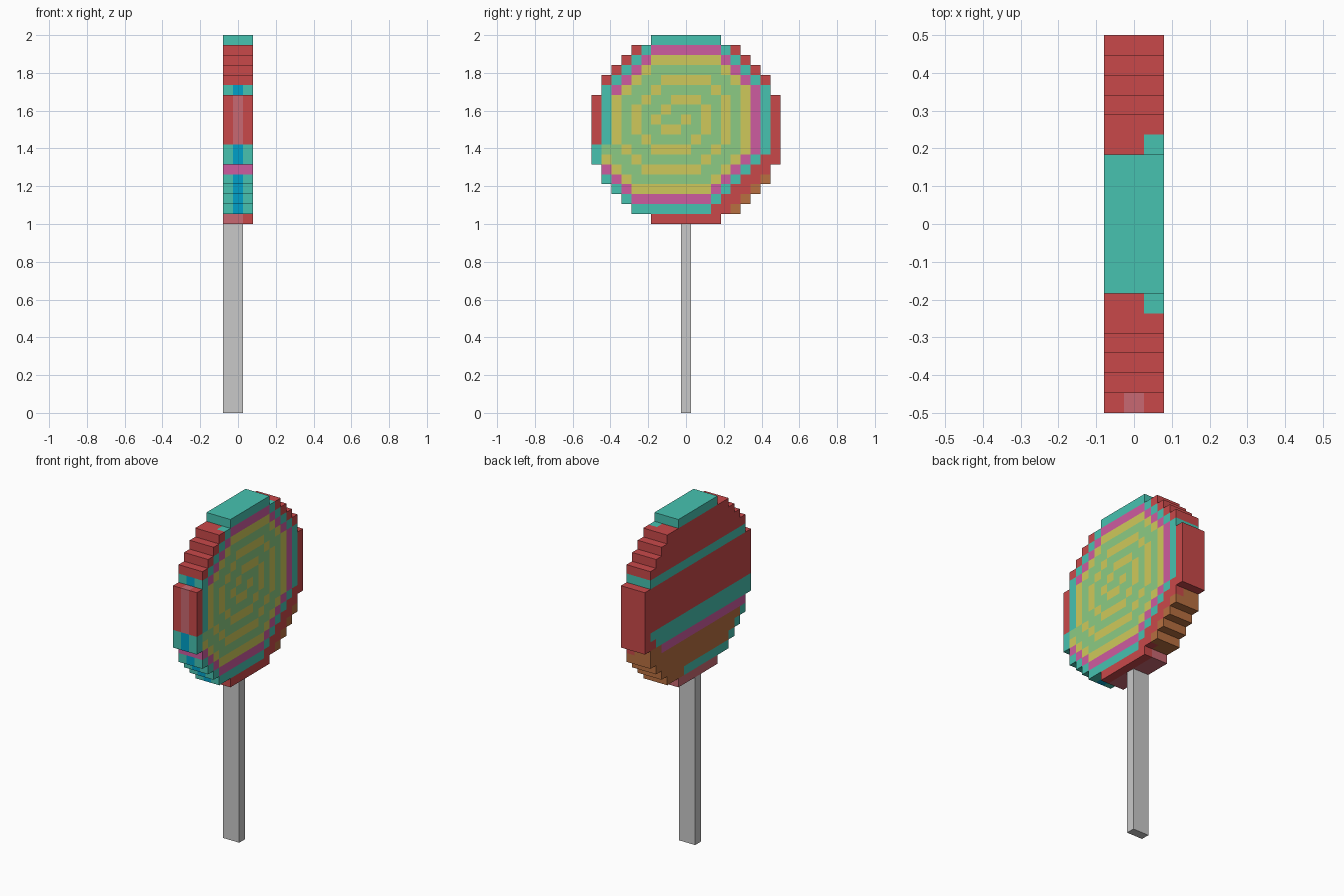
import bpy, bmesh

if "Cube" in bpy.data.objects:
    bpy.data.objects.remove(bpy.data.objects["Cube"])

U = 1 / 19                      # edge of one cube
N = 19                          # the candy is a 19 x 19 disc, three cubes thick

COLOURS = {
    "red": (201, 73, 74), "teal": (71, 194, 176), "pink": (206, 92, 160),
    "yellow": (207, 201, 91), "green": (140, 203, 132), "blue": (0, 160, 200),
    "mauve": (201, 105, 114), "brown": (184, 112, 64), "grey": (201, 201, 201),
}


def linear(v):
    v /= 255
    return v / 12.92 if v <= 0.04045 else ((v + 0.055) / 1.055) ** 2.4


mats = {}
for name, rgb in COLOURS.items():
    mats[name] = bpy.data.materials.new(name)
    mats[name].diffuse_color = (*[linear(v) for v in rgb], 1)
SLOTS = list(COLOURS)

# Disc outline: inset of each row, counted from the top (column 0 is at -y)
INSET = [6, 4, 3, 2, 1, 1] + [0] * 7 + [1, 1, 2, 3, 4, 6]
swirl = {(c, r): "green" for r in range(N) for c in range(INSET[r], N - INSET[r])}


def stroke(colour, *points):
    """Paint a path of cubes (straight or diagonal runs) on the swirl side."""
    for (c0, r0), (c1, r1) in zip(points, points[1:]):
        n = max(abs(c1 - c0), abs(r1 - r0))
        for i in range(n + 1):
            cell = (c0 + (c1 - c0) * i // n, r0 + (r1 - r0) * i // n)
            if cell in swirl:
                swirl[cell] = colour


# Swirl side
stroke("yellow", (1, 12), (4, 15), (11, 15), (15, 11), (15, 5), (12, 2), (6, 2),
       (2, 6), (2, 10), (5, 13), (10, 13), (13, 10), (13, 6), (11, 4), (7, 4),
       (4, 7), (4, 9), (6, 11), (9, 11), (11, 9), (11, 7), (10, 6), (8, 6),
       (6, 8), (7, 9), (8, 9), (9, 8))
stroke("pink", (1, 13), (4, 16), (11, 16), (16, 11), (16, 5), (12, 1), (6, 1), (2, 5))
stroke("teal", (1, 14), (4, 17), (11, 17), (17, 11), (17, 5), (12, 0), (6, 0),
       (1, 5), (1, 10), (0, 11), (0, 12))
stroke("red", (4, 1), (1, 4))
stroke("red", (0, 6), (0, 10))
stroke("red", (14, 1), (17, 4))
stroke("red", (6, 18), (11, 18), (18, 11), (18, 6))
stroke("red", (12, 18), (18, 12))
stroke("brown", (14, 17), (17, 14))


def back_colour(c, r):
    """Striped side."""
    if r == 18:
        return "mauve"
    if r in (0, 5):
        return "teal"
    if r < 11:
        return "red"
    if r < 13:
        return "red" if c + r >= 29 else "teal"
    if r == 13:
        return "brown" if c >= 16 else "pink"
    if c == INSET[r] or (r == 17 and c <= 11):
        return "teal"
    return "brown"


def cube_colour(c, r, layer):
    if layer == 2:
        return swirl[c, r]
    colour = back_colour(c, r)
    if layer == 1 and c < 9 and r >= 5:       # centre seam on the front edge
        colour = {"teal": "blue", "red": "mauve"}.get(colour, colour)
    return colour


def finish(bm, name, slots):
    bmesh.ops.remove_doubles(bm, verts=bm.verts, dist=1e-4)
    me = bpy.data.meshes.new(name)
    bm.to_mesh(me)
    bm.free()
    for s in slots:
        me.materials.append(mats[s])
    bpy.context.collection.objects.link(bpy.data.objects.new(name, me))


# Candy disc: only the outer faces of each cube
bm = bmesh.new()
for (c, r) in swirl:
    for layer in range(3):
        centre = ((layer - 1) * U, (c - 9) * U, 2 - (r + 0.5) * U)
        for axis in range(3):
            for sign in (-1, 1):
                d = [0, 0, 0]
                d[axis] = sign
                if (c + d[1], r - d[2]) in swirl and 0 <= layer + d[0] <= 2:
                    continue
                a, b = (axis + 1) % 3, (axis + 2) % 3
                verts = []
                for s, t in ((-1, -1), (1, -1), (1, 1), (-1, 1))[::sign]:
                    p = list(centre)
                    p[axis] += sign * U / 2
                    p[a] += s * U / 2
                    p[b] += t * U / 2
                    verts.append(bm.verts.new(p))
                bm.faces.new(verts).material_index = SLOTS.index(cube_colour(c, r, layer))
finish(bm, "candy_disc", SLOTS)

# Stick: two cubes deep, one wide
bm = bmesh.new()
bmesh.ops.create_cube(bm, size=1)
for v in bm.verts:
    v.co = (v.co.x * 2 * U - U / 2, v.co.y * U, v.co.z + 0.5)
finish(bm, "stick", ["grey"])

for m in bpy.data.materials:
    if m.users and not m.is_grease_pencil:
        m.use_nodes = True
        m.node_tree.nodes["Principled BSDF"].inputs["Base Color"].default_value = m.diffuse_color
